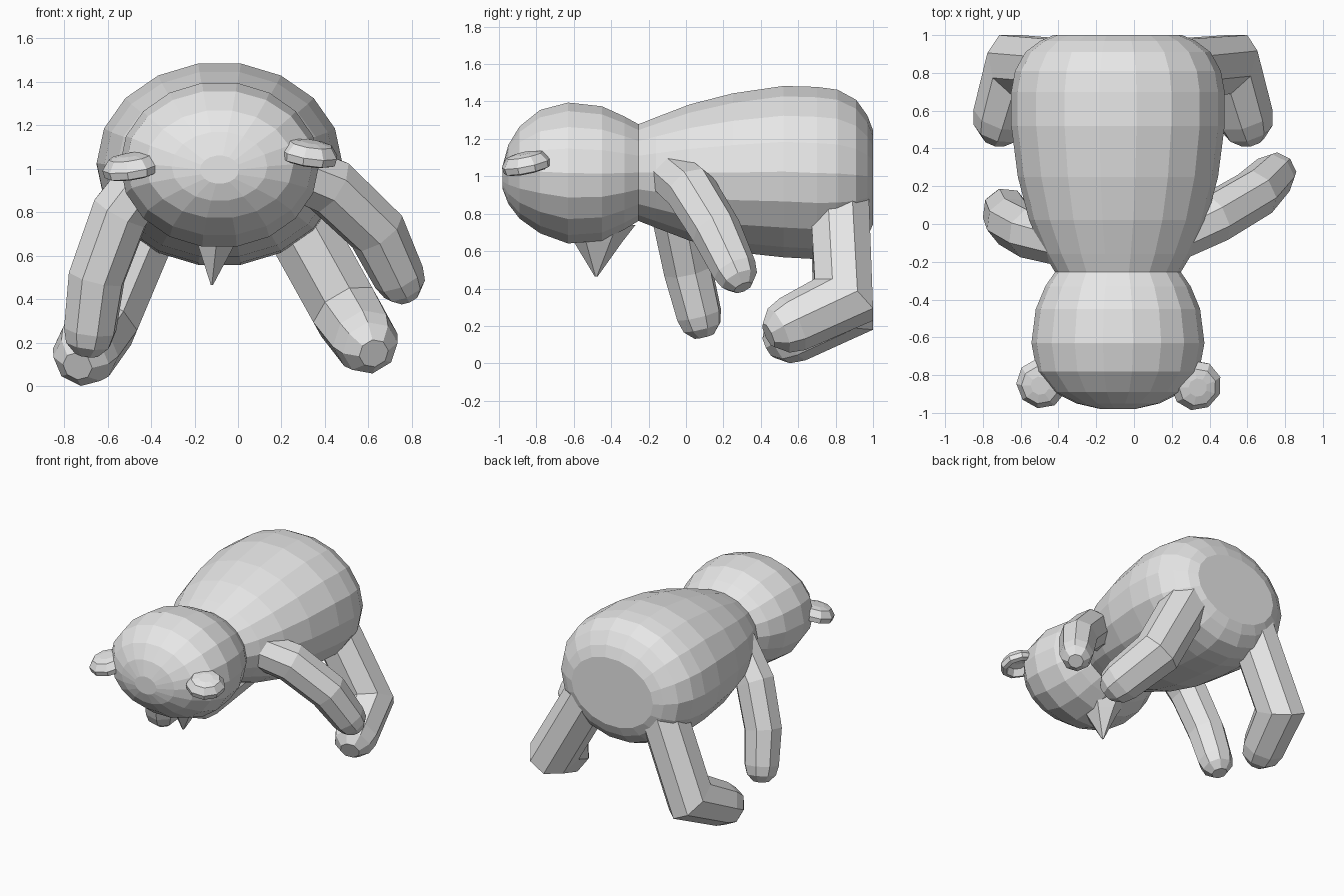
import bpy, bmesh, math
from mathutils import Vector, Matrix

cube = bpy.data.objects.get("Cube")
if cube:
    bpy.data.objects.remove(cube, do_unlink=True)

grey = bpy.data.materials.new("plain_grey")
grey.use_nodes = True
grey.diffuse_color = (0.8, 0.8, 0.8, 1)
grey.node_tree.nodes["Principled BSDF"].inputs["Base Color"].default_value = (0.8, 0.8, 0.8, 1)

BACK = 1.0      # everything ends on this flat plane
MID = -0.085    # centre line of the body and head


def loft(name, rings, matrix=None):
    """Skin a list of point rings, close both ends, keep flat faces."""
    bm = bmesh.new()
    loops = [[bm.verts.new(p) for p in ring] for ring in rings]
    for a, b in zip(loops, loops[1:]):
        n = len(a)
        for i in range(n):
            j = (i + 1) % n
            bm.faces.new((a[i], a[j], b[j], b[i]))
    bm.faces.new(loops[0])
    bm.faces.new(loops[-1])
    if matrix:
        bm.transform(matrix)
    for v in bm.verts:
        v.co.y = min(v.co.y, BACK)
    bmesh.ops.recalc_face_normals(bm, faces=bm.faces)
    mesh = bpy.data.meshes.new(name)
    bm.to_mesh(mesh)
    bm.free()
    mesh.materials.append(grey)
    obj = bpy.data.objects.new(name, mesh)
    bpy.context.collection.objects.link(obj)
    return obj


def circle(n, phase=0.5):
    return [(math.cos(t), math.sin(t)) for t in
            (2 * math.pi * (i + phase) / n for i in range(n))]


def trunk(name, stations, sides=18):
    """Elliptical sections along y: (y, half width, top z, bottom z)."""
    rings = []
    for y, w, top, low in stations:
        rings.append([(MID + w * c, y, (top + low) / 2 + (top - low) / 2 * s)
                      for c, s in circle(sides, 0)])
    return loft(name, rings)


def limb(name, path, radii, sides=8):
    """Mitred tube along a path with a rounded far end."""
    pts = [Vector(p) for p in path]
    dirs = [(b - a).normalized() for a, b in zip(pts, pts[1:])]
    u = dirs[0].cross(Vector((0, 1, 0))).normalized()
    w = dirs[0].cross(u)
    spokes = [u * c + w * s for c, s in circle(sides)]
    rings = []
    for k, (p, r) in enumerate(zip(pts, radii)):
        if 0 < k < len(pts) - 1:
            d, e = dirs[k - 1], dirs[k]
            t = d + e
            spokes = [v - d * (v.dot(t) / d.dot(t)) for v in spokes]
            rings.append([p + v * r for v in spokes])
            spokes = [v - e * v.dot(e) for v in spokes]
        else:
            rings.append([p + v * r for v in spokes])
    for ahead, size in ((0.55, 0.85), (0.95, 0.45)):
        c = pts[-1] + dirs[-1] * radii[-1] * ahead
        rings.append([c + v * radii[-1] * size for v in spokes])
    return loft(name, rings)


# Body, flat at the rear, and head meeting it at the neck
trunk("body", [
    (-0.26, 0.33, 1.28, 0.76), (-0.16, 0.39, 1.32, 0.72),
    (0.02, 0.47, 1.39, 0.65), (0.25, 0.53, 1.45, 0.59),
    (0.52, 0.565, 1.49, 0.56), (0.7, 0.565, 1.485, 0.55),
    (0.81, 0.545, 1.47, 0.56), (0.91, 0.49, 1.415, 0.6),
    (0.97, 0.41, 1.33, 0.67), (1.0, 0.34, 1.25, 0.74)])
trunk("head", [
    (-0.98, 0.09, 1.06, 0.93), (-0.95, 0.22, 1.17, 0.85),
    (-0.89, 0.34, 1.27, 0.77), (-0.78, 0.43, 1.36, 0.69),
    (-0.63, 0.458, 1.4, 0.635), (-0.45, 0.435, 1.38, 0.65),
    (-0.33, 0.385, 1.325, 0.71), (-0.25, 0.33, 1.28, 0.76)])

# Pointed nose below the head
loft("nose", [[(x + r * 0.75 * c, y + r * s, z) for c, s in circle(6)]
              for x, y, z, r in ((-0.1, -0.47, 0.74, 0.2),
                                 (-0.1, -0.47, 0.65, 0.13),
                                 (-0.12, -0.48, 0.465, 0.008))])

# Cupped ears, hollow underneath
EAR = [(0.05, 0.055), (0.1, 0.045), (0.135, 0.0), (0.13, -0.035),
       (0.1, -0.045), (0.07, 0.0), (0.03, 0.01)]
for name, place, tilt in (("left_ear", (0.33, -0.855, 1.07), 0.15),
                          ("right_ear", (-0.49, -0.845, 1.01), -0.15)):
    loft(name, [[(r * c, r * s, z) for c, s in circle(9)] for r, z in EAR],
         Matrix.Translation(place) @ Matrix.Rotation(tilt, 4, 'Y')
         @ Matrix.Rotation(0.2, 4, 'X'))

# Arms
limb("left_arm", [(0.15, -0.1, 1.03), (0.42, 0.03, 0.92),
                  (0.64, 0.16, 0.71), (0.74, 0.26, 0.5)],
     (0.13, 0.14, 0.135, 0.12))
limb("right_arm", [(-0.36, -0.1, 1.04), (-0.54, -0.05, 0.8),
                   (-0.65, 0.01, 0.5), (-0.68, 0.07, 0.26)],
     (0.13, 0.14, 0.135, 0.125))

# Legs with feet bent forward
limb("left_leg", [(0.2, 0.82, 0.88), (0.5, 0.85, 0.34), (0.585, 0.57, 0.21)],
     (0.17, 0.17, 0.155))
limb("right_leg", [(-0.38, 0.82, 0.86), (-0.62, 0.84, 0.29), (-0.7, 0.57, 0.155)],
     (0.17, 0.17, 0.155))
